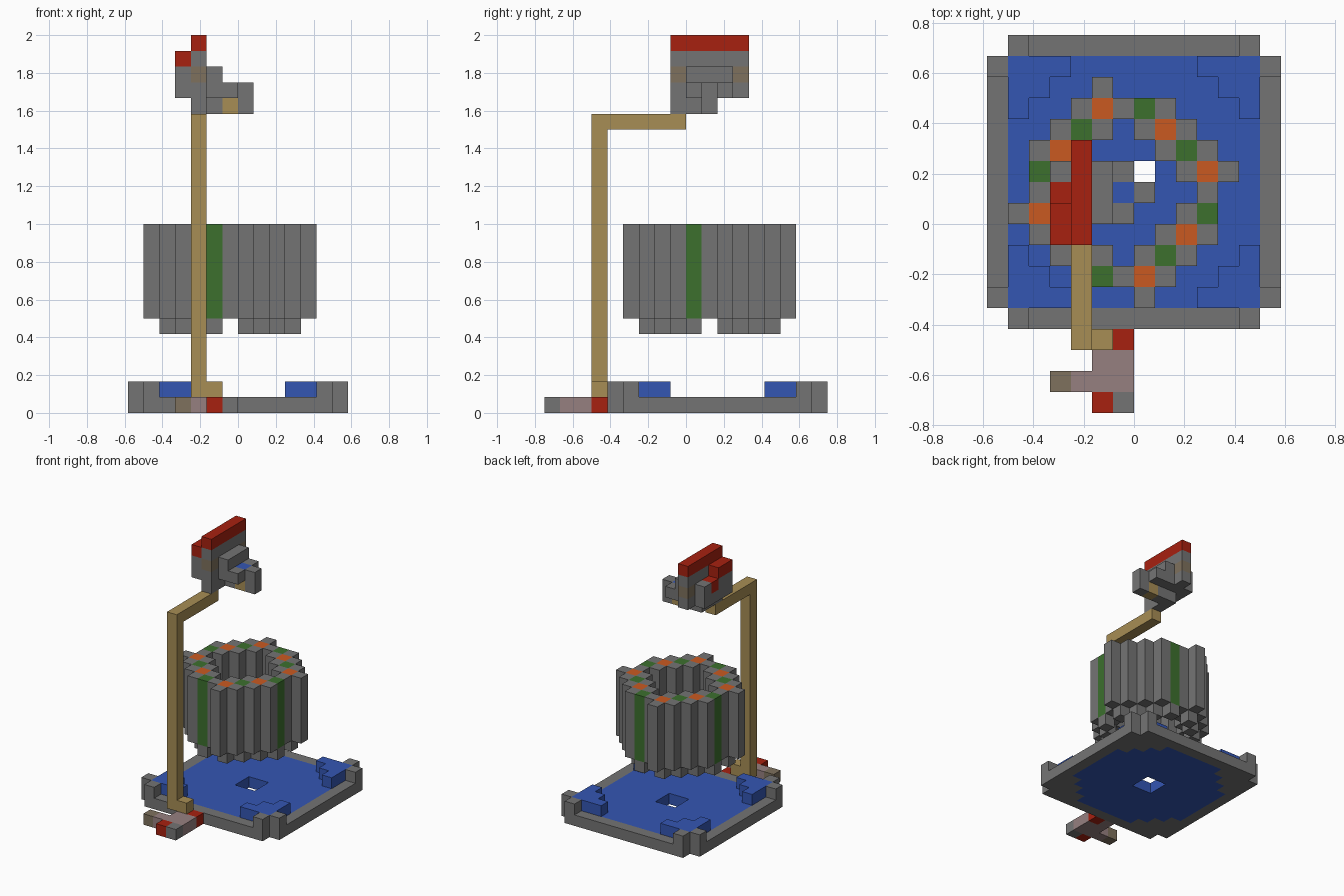
import bpy
import bmesh
from mathutils import Vector

UNIT = 1 / 12                       # edge of one block
ORIGIN = Vector((-7, -9, 0))        # grid corner, in blocks

cube = bpy.data.objects.get("Cube")
if cube:
    bpy.data.objects.remove(cube, do_unlink=True)

COLOURS = {
    "stone_grey": (0.175, 0.175, 0.175),
    "pool_blue": (0.034, 0.093, 0.45),
    "bright_red": (0.39, 0.015, 0.005),
    "wood_tan": (0.39, 0.27, 0.09),
    "leaf_green": (0.045, 0.162, 0.027),
    "warm_orange": (0.59, 0.102, 0.015),
    "pale_mauve": (0.305, 0.216, 0.216),
    "dull_brown": (0.21, 0.165, 0.11),
}
MATERIALS = {}
for label, rgb in COLOURS.items():
    mat = bpy.data.materials.new(label)
    mat.use_nodes = True
    mat.diffuse_color = (*rgb, 1)
    mat.node_tree.nodes["Principled BSDF"].inputs["Base Color"].default_value = (*rgb, 1)
    MATERIALS[label] = mat

GREY, BLUE, RED, TAN, GREEN, ORANGE, MAUVE, BROWN = COLOURS


def box(cells, colour, xs, ys, zs):
    """Fill an inclusive range of blocks; a single number means one layer."""
    spans = [(s, s) if isinstance(s, int) else s for s in (xs, ys, zs)]
    for x in range(spans[0][0], spans[0][1] + 1):
        for y in range(spans[1][0], spans[1][1] + 1):
            for z in range(spans[2][0], spans[2][1] + 1):
                cells[x, y, z] = colour


def build(name, cells):
    """Make one object out of the outer faces of its blocks."""
    bm = bmesh.new()
    used = list(dict.fromkeys(cells.values()))
    points = {}

    def vert(p):
        key = tuple(round(c) for c in p)
        if key not in points:
            points[key] = bm.verts.new((Vector(key) + ORIGIN) * UNIT)
        return points[key]

    for cell, colour in cells.items():
        for axis in range(3):
            for side in (0, 1):
                step = Vector((0, 0, 0))
                step[axis] = 2 * side - 1
                if tuple(int(c) for c in Vector(cell) + step) in cells:
                    continue
                u, v = Vector((0, 0, 0)), Vector((0, 0, 0))
                u[(axis + 1) % 3] = v[(axis + 2) % 3] = 1
                a = Vector(cell)
                a[axis] += side
                loop = [a, a + u, a + u + v, a + v]
                face = bm.faces.new([vert(p) for p in (loop if side else loop[::-1])])
                face.material_index = used.index(colour)
    mesh = bpy.data.meshes.new(name)
    bm.to_mesh(mesh)
    bm.free()
    for colour in used:
        mesh.materials.append(MATERIALS[colour])
    obj = bpy.data.objects.new(name, mesh)
    bpy.context.collection.objects.link(obj)


# Basin: grey rim, blue floor with a square drain, stepped raised corners
basin = {}
box(basin, GREY, (1, 12), (4, 17), 0)
box(basin, GREY, (0, 13), (5, 16), 0)
box(basin, BLUE, (1, 12), (5, 16), 0)
for mx in (False, True):
    for my in (False, True):
        def corner(x, y, z, colour):
            basin[13 - x if mx else x, 21 - y if my else y, z] = colour
        for x in range(3):
            for y in range(3 - x):
                corner(1 + x, 5 + y, 0, GREY)
                corner(1 + x, 5 + y, 1, BLUE)
        corner(1, 4, 1, GREY)
        corner(0, 5, 1, GREY)
for x in (6, 7):
    for y in (10, 11):
        del basin[x, y, 0]
build("basin", basin)

# Drum: ring of alternating green and orange columns wrapped in grey
drum = {}
studs = []
for dx, dy, colour in ((1, 4, GREEN), (2, 3, ORANGE), (3, 2, GREEN), (4, 1, ORANGE)):
    for turn in range(4):
        studs.append((6 + dx, 10 + dy, colour))
        dx, dy = -dy, dx
for x, y, colour in studs:
    box(drum, GREY, x, y, 5)
    if colour == ORANGE:
        for ox, oy in ((1, 0), (-1, 0), (0, 1), (0, -1)):
            box(drum, GREY, x + ox, y + oy, (6, 11))
for x, y, colour in studs:
    box(drum, colour, x, y, (6, 11))
build("drum", drum)

# Post with its bent arm and small side peg
post = {}
box(post, TAN, 4, 3, (1, 18))
box(post, TAN, 4, (3, 8), 18)
box(post, TAN, 5, 3, 1)
build("post", post)

# Foot lying in front of the basin
foot = {}
box(foot, MAUVE, (4, 6), 1, 0)
box(foot, MAUVE, (5, 6), 2, 0)
box(foot, MAUVE, 5, 3, 0)
box(foot, BROWN, 3, 1, 0)
box(foot, RED, 5, 0, 0)
box(foot, GREY, 6, 0, 0)
box(foot, RED, 6, 3, 0)
build("foot", foot)

# Head: upright plate with a red crest and brown side marks
head = {}
box(head, GREY, 4, (8, 12), (20, 22))
box(head, RED, 4, (8, 12), 23)
for y in (8, 12):
    box(head, BROWN, 4, y, 21)
box(head, GREY, 4, (8, 10), 19)
# back of the head with a stepped red tuft
box(head, GREY, 3, (8, 11), (20, 21))
box(head, RED, 3, (8, 9), 22)
box(head, RED, 3, 10, 21)
# snout
box(head, GREY, 5, (9, 11), (20, 21))
box(head, GREY, 6, (9, 11), 20)
box(head, BLUE, 6, 10, 20)
box(head, GREY, 5, 10, 19)
box(head, TAN, 6, 10, 19)
box(head, GREY, 7, 10, (19, 20))
build("head", head)
